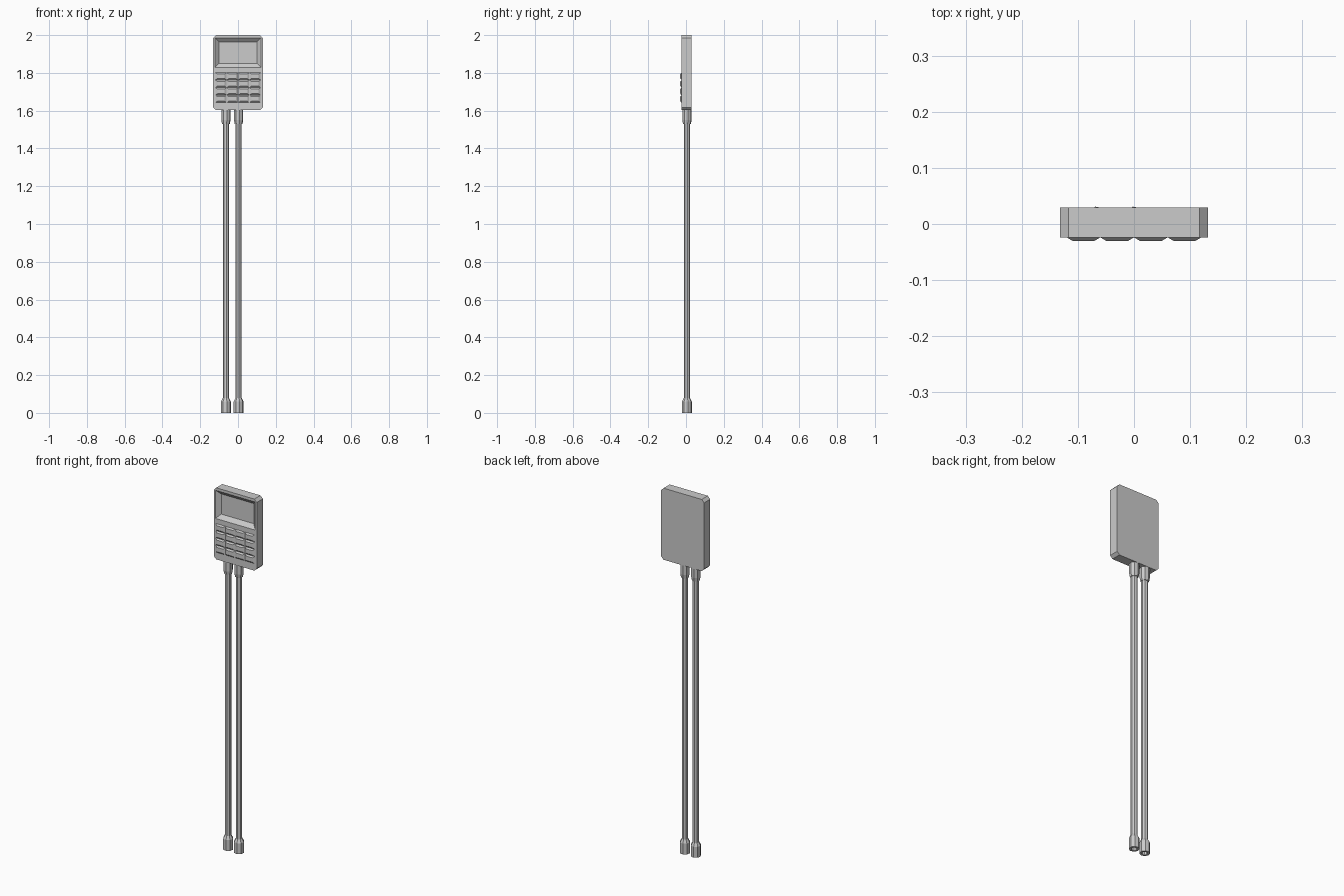
import bpy, bmesh, math

if "Cube" in bpy.data.objects:
    bpy.data.objects.remove(bpy.data.objects["Cube"])


def loft(name, rings, cap=True):
    """Solid skinned through a list of rings with equal point counts."""
    bm = bmesh.new()
    loops = [[bm.verts.new(p) for p in ring] for ring in rings]
    n = len(loops[0])
    for a, b in zip(loops, loops[1:]):
        for i in range(n):
            j = (i + 1) % n
            bm.faces.new((a[i], a[j], b[j], b[i]))
    if cap:
        bm.faces.new(loops[0])
        bm.faces.new(loops[-1])
    bmesh.ops.recalc_face_normals(bm, faces=bm.faces)
    mesh = bpy.data.meshes.new(name)
    bm.to_mesh(mesh)
    bm.free()
    obj = bpy.data.objects.new(name, mesh)
    bpy.context.collection.objects.link(obj)
    return obj


def rect(cx, cz, hw, hh, y):
    return [(cx - hw, y, cz - hh), (cx + hw, y, cz - hh),
            (cx + hw, y, cz + hh), (cx - hw, y, cz + hh)]


def chamfered(hw, z0, z1, c, y):
    return [(-hw + c, y, z0), (hw - c, y, z0), (hw, y, z0 + c), (hw, y, z1 - c),
            (hw - c, y, z1), (-hw + c, y, z1), (-hw, y, z1 - c), (-hw, y, z0 + c)]


FRONT, BACK = -0.024, 0.0295

# Handset body with chamfered corners
body = loft("body", [chamfered(0.132, 1.603, 2.0, 0.015, y) for y in (FRONT, BACK)])

# Bevelled screen recess
slope = 0.022 / 0.02
cutter = loft("screen_cutter", [
    rect(0, 1.907, 0.122 + 0.01 * slope, 0.078 + 0.01 * slope, FRONT - 0.01),
    rect(0, 1.907, 0.10, 0.056, FRONT + 0.02)])
cutter.hide_render = True
mod = body.modifiers.new("screen_recess", "BOOLEAN")
mod.operation = "DIFFERENCE"
mod.solver = "EXACT"
mod.object = cutter
bpy.context.view_layer.objects.active = body
bpy.ops.object.modifier_apply(modifier=mod.name)
bpy.data.objects.remove(cutter)

# Keypad, four by four tapered keys
for row in range(4):
    for col in range(4):
        cx, cz = -0.09 + 0.06 * col, 1.782 - 0.04 * row
        loft(f"key_{row}_{col}", [rect(cx, cz, 0.0295, 0.0195, FRONT + 0.003),
                                  rect(cx, cz, 0.0295, 0.0195, FRONT),
                                  rect(cx, cz, 0.019, 0.012, -0.0305)])


def ring(cx, r, z):
    return [(cx + r * math.cos(math.radians(101 + 45 * i)),
             0.005 + r * math.sin(math.radians(101 + 45 * i)), z) for i in range(8)]


# Two octagonal leads: hollow tip, cable and upper connector
for side, cx in (("left", -0.064), ("right", 0.003)):
    profile = [(0.015, 0.02), (0.015, 0.0), (0.0265, 0.0), (0.0265, 0.06), (0.017, 0.078),
               (0.017, 1.53), (0.021, 1.53), (0.025, 1.55), (0.025, 1.61)]
    loft(f"{side}_lead", [ring(cx, r, z) for r, z in profile])
